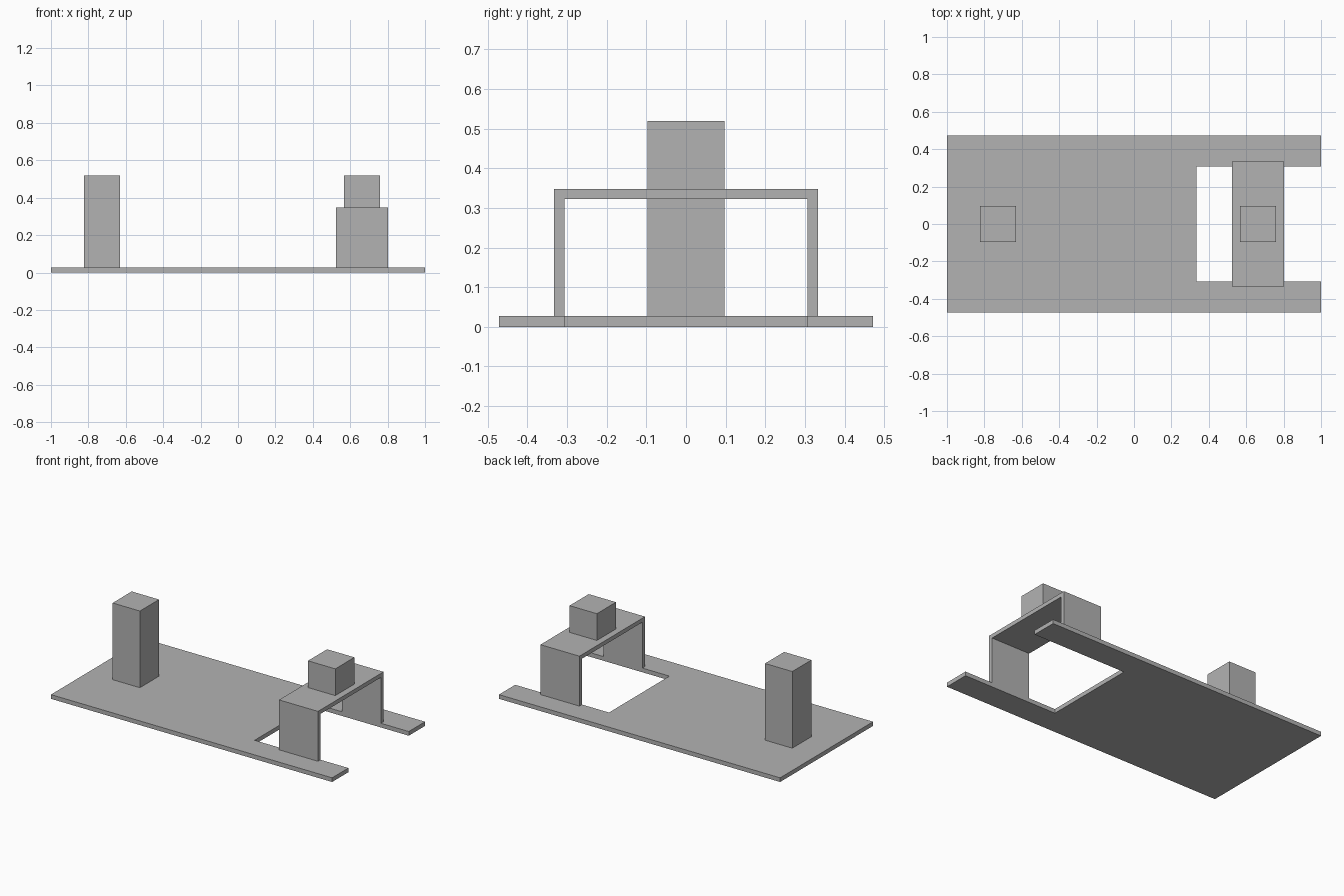
import bpy
import bmesh

cube = bpy.data.objects.get("Cube")
if cube:
    bpy.data.objects.remove(cube, do_unlink=True)

GREY = (0.45, 0.45, 0.45, 1)
grey = bpy.data.materials.new("plain grey")
grey.use_nodes = True
grey.diffuse_color = GREY
grey.node_tree.nodes["Principled BSDF"].inputs["Base Color"].default_value = GREY

PLATE = 0.027          # base thickness
HALF_WIDTH = 0.472     # base half width
SLOT_X, SLOT_Y = 0.333, 0.307
BRIDGE_Y, BRIDGE_TOP = 0.333, 0.348
TOP = 0.52             # height of both upright blocks
BLOCK = 0.097          # half side of the square blocks


def prism(name, outline, offset):
    """Extrude a flat outline of 3D points along the offset."""
    bm = bmesh.new()
    face = bm.faces.new([bm.verts.new(p) for p in outline])
    side = bmesh.ops.extrude_face_region(bm, geom=[face], use_keep_orig=True)
    moved = [v for v in side["geom"] if isinstance(v, bmesh.types.BMVert)]
    bmesh.ops.translate(bm, verts=moved, vec=offset)
    bmesh.ops.recalc_face_normals(bm, faces=bm.faces)
    mesh = bpy.data.meshes.new(name)
    bm.to_mesh(mesh)
    bm.free()
    mesh.materials.append(grey)
    obj = bpy.data.objects.new(name, mesh)
    bpy.context.collection.objects.link(obj)
    return obj


def mirrored(half):
    """Complete a half outline by reflecting it across y = 0."""
    return half + [(x, -y, z) for x, y, z in reversed(half)]


def square_block(name, x, bottom):
    half = [(x - BLOCK, BLOCK, bottom), (x + BLOCK, BLOCK, bottom)]
    outline = [half[0], half[1]] + [(px, -py, pz) for px, py, pz in reversed(half)]
    return prism(name, outline, (0, 0, TOP - bottom))


# Base plate with an open slot in its +x end
prism("base_plate", mirrored([
    (-1, HALF_WIDTH, 0), (1, HALF_WIDTH, 0),
    (1, SLOT_Y, 0), (SLOT_X, SLOT_Y, 0)]), (0, 0, PLATE))

# Arch straddling the slot
arch_x = 0.525
prism("bridge", mirrored([
    (arch_x, BRIDGE_Y, BRIDGE_TOP), (arch_x, BRIDGE_Y, PLATE),
    (arch_x, SLOT_Y, PLATE), (arch_x, SLOT_Y, BRIDGE_TOP - 0.026)]),
    (0.277, 0, 0))

# Tall post on the plate and short block on the bridge
square_block("tall_post", -0.727, PLATE)
square_block("bridge_block", 0.663, BRIDGE_TOP)
